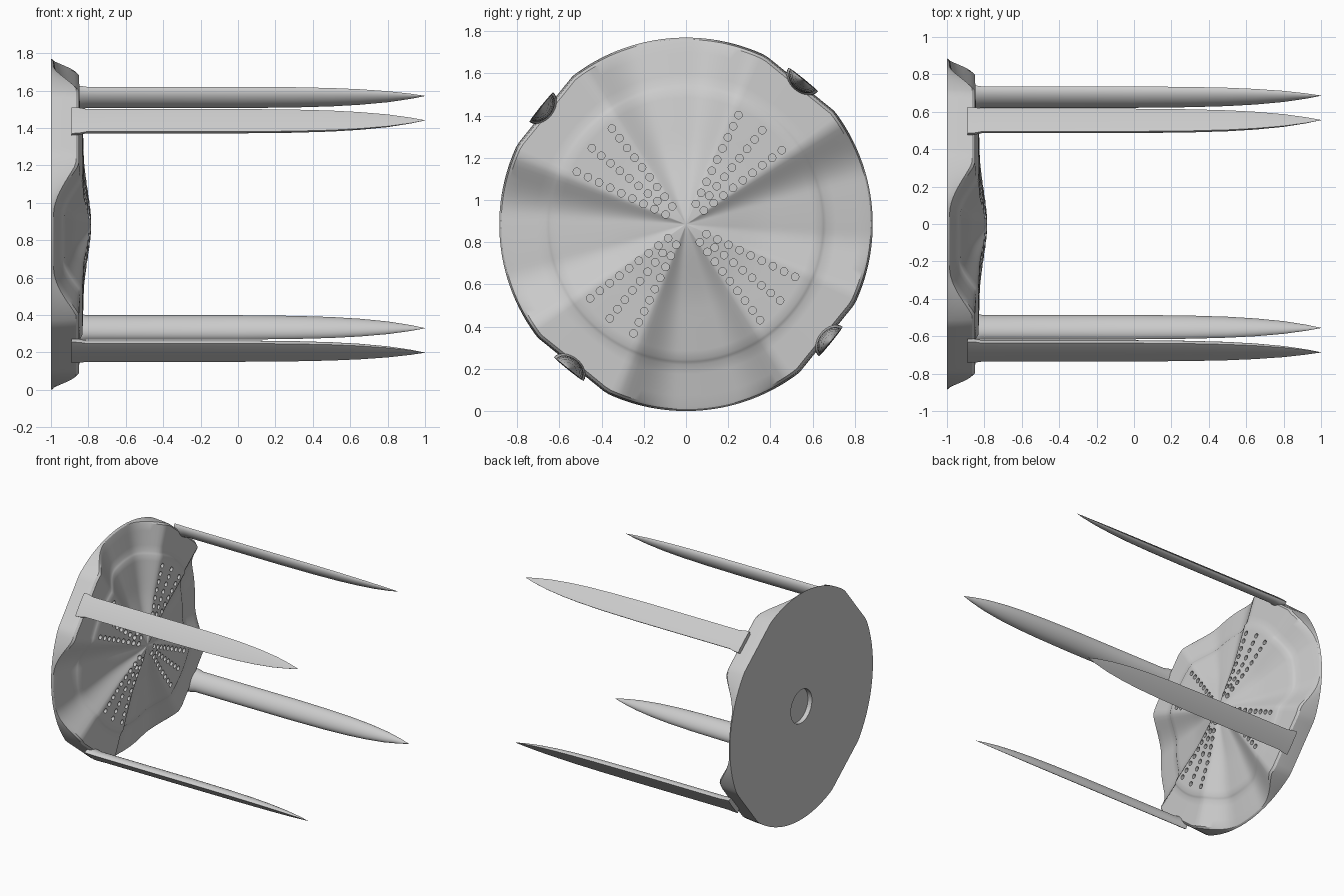
import bpy, bmesh, math
from math import radians, degrees, cos, sin, pi
from mathutils import Matrix, Vector

cube = bpy.data.objects.get("Cube")
if cube:
    bpy.data.objects.remove(cube, do_unlink=True)

CENTRE = 0.885          # height of the disc axis
RADIUS = 0.885
RIDGE = 51              # angle of the first prong, repeated every quarter turn
SEAM = 0.66             # radius where the inner panel meets the rim

grey = bpy.data.materials.new("plain grey")
grey.use_nodes = True
grey.diffuse_color = (0.6, 0.6, 0.6, 1)
grey.node_tree.nodes["Principled BSDF"].inputs["Base Color"].default_value = (0.6, 0.6, 0.6, 1)


def polar(x, r, a):
    return Vector((x, r * cos(a), CENTRE + r * sin(a)))


def off_ridge(a):
    """Signed angle in degrees to the nearest prong direction."""
    return (degrees(a) - RIDGE + 45) % 90 - 45


def outline(a):
    """Round outline with a flat beside each prong."""
    return min(RADIUS, 0.86 / cos(radians(off_ridge(a))))


def surface(r, a):
    """Height of the wavy face: gentle dome, with four scooped valleys."""
    t = min(1, max(0, (abs(off_ridge(a)) - 17) / 19))
    valley = sin(t * pi / 2) ** 1.2
    s = min(1, r / 0.42)
    dome = 0.04 * s * s * (3 - 2 * s) + 0.03 * max(0, r - 0.42)
    return -0.785 - dome - 0.153 * r * valley


def make_object(name, bm):
    bmesh.ops.recalc_face_normals(bm, faces=bm.faces)
    mesh = bpy.data.meshes.new(name)
    bm.to_mesh(mesh)
    bm.free()
    mesh.materials.append(grey)
    ob = bpy.data.objects.new(name, mesh)
    bpy.context.collection.objects.link(ob)
    return ob


def loft(bm, rings):
    """Skin closed rings of points; the ends are capped."""
    loops = [[bm.verts.new(p) for p in ring] for ring in rings]
    for low, high in zip(loops, loops[1:]):
        for i in range(len(low)):
            j = (i + 1) % len(low)
            bm.faces.new((low[i], low[j], high[j], high[i]))
    for end in (loops[0], loops[-1]):
        mid = bm.verts.new(sum((v.co for v in end), Vector()) / len(end))
        for i in range(len(end)):
            bm.faces.new((end[i], end[(i + 1) % len(end)], mid))


def shade(ob):
    bpy.ops.object.select_all(action='DESELECT')
    ob.select_set(True)
    bpy.context.view_layer.objects.active = ob
    bpy.ops.object.shade_smooth_by_angle(angle=radians(30))


# Disc: back socket, flat back, side wall, rim, seam and inner panel
STEPS = 192
angles = [2 * pi * i / STEPS for i in range(STEPS)]
rings = []
for r, x in ((0.06, -0.965), (0.13, -0.965), (0.13, -1), (0.5, -1)):
    rings.append([polar(x, r, a) for a in angles])
rings.append([polar(-1, outline(a), a) for a in angles])
for up, inset in ((0.5, 0.003), (0.9, 0.009), (1, 0.022)):
    ring = []
    for a in angles:
        r = outline(a) - inset
        top = max(surface(r, a) - 0.012, -0.99)
        ring.append(polar(-1 + (top + 1) * up, r, a))
    rings.append(ring)
for k in (0.75, 0.5, 0.25, 0.03):
    ring = []
    for a in angles:
        r = SEAM + (outline(a) - 0.022 - SEAM) * k
        ring.append(polar(max(surface(r, a) - 0.012, -0.99), r, a))
    rings.append(ring)
panel = [SEAM - 0.008, SEAM - 0.02] + [0.6 - 0.05 * i for i in range(12)] + [0.025]
for i, r in enumerate(panel):
    drop = 0.006 if i == 0 else 0
    rings.append([polar(surface(r, a) - drop, r, a) for a in angles])
bm = bmesh.new()
loft(bm, rings)
disc = make_object("wavy_disc", bm)

# Perforations: three rows of shallow holes on each ridge
bm = bmesh.new()
for quarter in range(4):
    for offset, first, count in ((-13.3, 0.107, 9), (0, 0.175, 8), (13.3, 0.107, 9)):
        a = radians(RIDGE + 90 * quarter + offset)
        for i in range(count):
            r = first + (0.574 - first) * i / (count - 1)
            place = Matrix.Translation(polar(surface(r, a), r, a))
            bmesh.ops.create_cone(bm, cap_ends=True, segments=14, radius1=0.018,
                                  radius2=0.018, depth=0.05,
                                  matrix=place @ Matrix.Rotation(pi / 2, 4, 'Y'))
drills = make_object("hole_cutter", bm)
drills.hide_render = True
cut = disc.modifiers.new("holes", 'BOOLEAN')
cut.operation = 'DIFFERENCE'
cut.solver = 'EXACT'
cut.object = drills
bpy.context.view_layer.objects.active = disc
disc.select_set(True)
bpy.ops.object.modifier_apply(modifier=cut.name)
bpy.data.objects.remove(drills, do_unlink=True)
shade(disc)

# Prongs: flat outside, rounded inside, tapering to a point
TAPER = ((-0.89, 1.15), (-0.85, 1.12), (-0.81, 1), (0, 1), (0.3, 0.95), (0.5, 0.86),
         (0.65, 0.73), (0.8, 0.52), (0.92, 0.25), (1, 0.01))
NAMES = ("upper_back", "upper_front", "lower_front", "lower_back")
for quarter, name in enumerate(NAMES):
    a = radians(RIDGE + 90 * quarter)
    out = Vector((0, cos(a), sin(a)))
    side = Vector((0, -sin(a), cos(a)))
    rings = []
    for x, k in TAPER:
        middle = polar(x, 0.883, a)
        ring = []
        for i in range(17):
            t = pi * i / 16
            ring.append(middle + side * (0.078 * k * cos(t)) - out * (0.055 * k * sin(t)))
        for i in range(1, 4):
            t = pi * i / 4
            ring.append(middle - side * (0.078 * k * cos(t)) + out * (0.004 * k * sin(t)))
        rings.append(ring)
    bm = bmesh.new()
    loft(bm, rings)
    shade(make_object(name + "_prong", bm))
